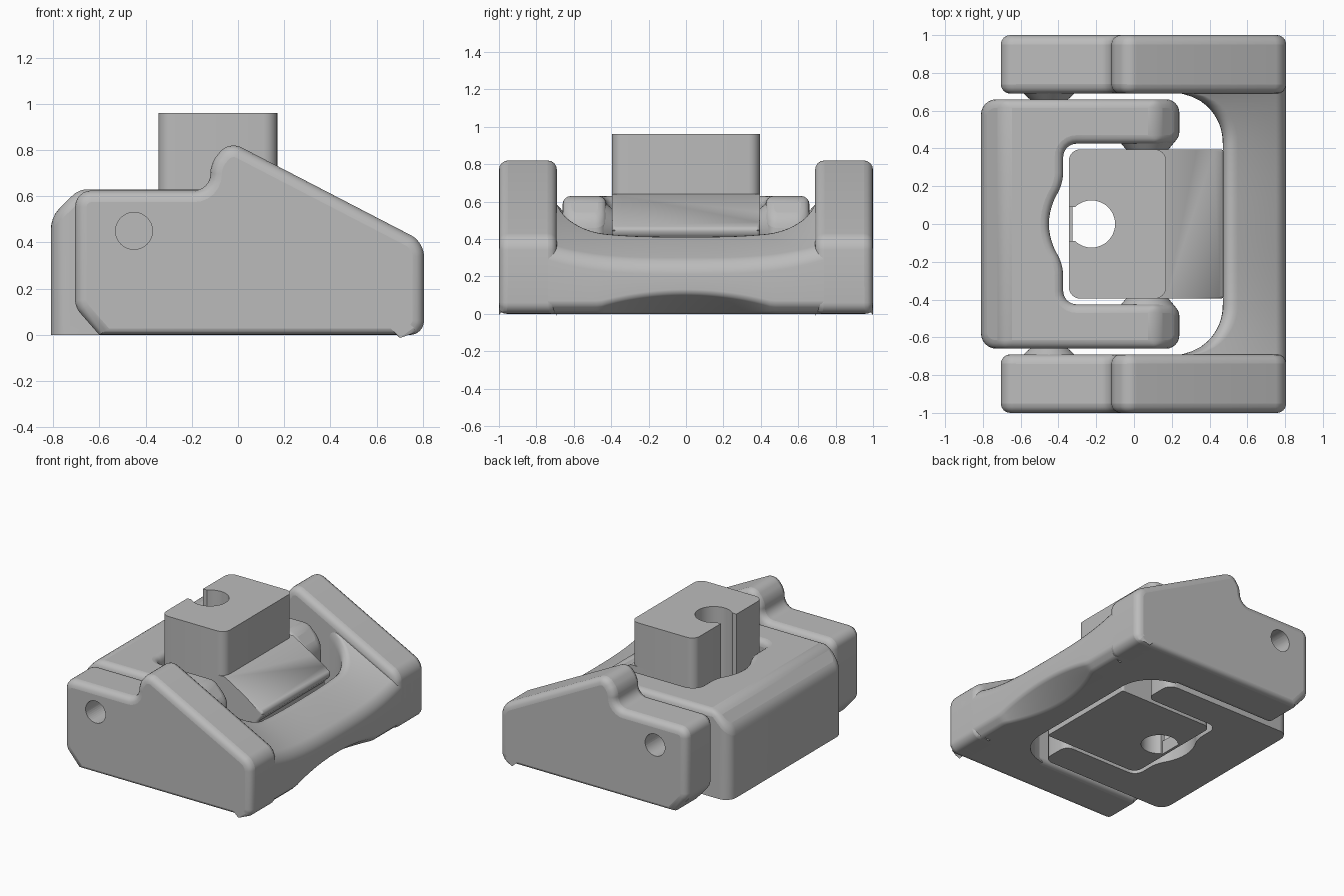
import bpy, bmesh, math
from mathutils import Vector

if "Cube" in bpy.data.objects:
    bpy.data.objects.remove(bpy.data.objects["Cube"], do_unlink=True)

GREY = (0.5, 0.5, 0.5, 1)
grey = bpy.data.materials.new("plain grey")
grey.use_nodes = True
grey.diffuse_color = GREY
grey.node_tree.nodes["Principled BSDF"].inputs["Base Color"].default_value = GREY


def rounded(points, steps=6):
    """Round each corner (u, v, t), t being the length trimmed off each side."""
    out = []
    for i, (u, v, t) in enumerate(points):
        c = Vector((u, v))
        if t == 0:
            out.append(c)
            continue
        a = c + (Vector(points[i - 1][:2]) - c).normalized() * t
        b = c + (Vector(points[(i + 1) % len(points)][:2]) - c).normalized() * t
        for k in range(steps + 1):
            s = k / steps
            # blend close to a circular arc
            w = 1.4 * s * (1 - s)
            p, q = (1 - s) ** 2, s ** 2
            out.append((a * p + c * w + b * q) / (p + w + q))
    return out


def finish(bm, name):
    bmesh.ops.recalc_face_normals(bm, faces=bm.faces)
    mesh = bpy.data.meshes.new(name)
    bm.to_mesh(mesh)
    bm.free()
    mesh.materials.append(grey)
    ob = bpy.data.objects.new(name, mesh)
    bpy.context.collection.objects.link(ob)
    return ob


def smooth(ob):
    bpy.ops.object.select_all(action="DESELECT")
    ob.select_set(True)
    bpy.context.view_layer.objects.active = ob
    bpy.ops.object.shade_smooth_by_angle(angle=math.radians(32))


def prism(outline, lo, hi, axis):
    bm = bmesh.new()
    rings = []
    for h in (lo, hi):
        rings.append([bm.verts.new((p.x, h, p.y) if axis == "Y" else (p.x, p.y, h))
                      for p in outline])
    loft(bm, rings)
    return bm


def loft(bm, rings):
    n = len(rings[0])
    for a, b in zip(rings, rings[1:]):
        for i in range(n):
            j = (i + 1) % n
            bm.faces.new((a[i], a[j], b[j], b[i]))
    bm.faces.new(rings[0])
    bm.faces.new(rings[-1])
    bmesh.ops.recalc_face_normals(bm, faces=bm.faces)


def weight_edges(bm, rule):
    layer = bm.edges.layers.float.new("bevel_weight_edge")
    for e in bm.edges:
        e[layer] = rule(e)


def add_bevel(ob, width):
    m = ob.modifiers.new("round edges", "BEVEL")
    m.limit_method = "WEIGHT"
    m.width = width
    m.segments = 4
    m.use_clamp_overlap = False


def mirror_y(ob):
    m = ob.modifiers.new("mirror", "MIRROR")
    m.use_axis = (False, True, False)
    m.use_mirror_merge = False


def along_y(bm, x, z, y0, y1, r0, r1):
    rings = []
    for y, r in ((y0, r0), (y1, r1)):
        rings.append([bm.verts.new((x + r * math.cos(k * math.tau / 40), y,
                                    z + r * math.sin(k * math.tau / 40)))
                      for k in range(40)])
    loft(bm, rings)


# Outer frame: side arms with pivot holes
arm = prism(rounded([(-.6, 0, 0), (-.705, .12, .03), (-.705, .625, .07),
                     (-.12, .625, .07), (-.12, .74, .04), (-.04, .84, .06),
                     (.805, .402, .06), (.805, 0, .06)]), .69, 1, "Y")


def arm_rule(e):
    a, b = e.verts
    if abs(a.co.y - b.co.y) > .1:
        return 0
    return .55 if max(a.co.z, b.co.z) < .02 else 1


weight_edges(arm, arm_rule)
arms = finish(arm, "frame_side_arms")
add_bevel(arms, .05)
cut = bmesh.new()
along_y(cut, -.45, .45, .6, 1.1, .08, .08)
cutter = finish(cut, "pivot_hole_cutter")
cutter.hide_render = True
cutter.hide_viewport = True
drill = arms.modifiers.new("pivot hole", "BOOLEAN")
drill.operation = "DIFFERENCE"
drill.solver = "EXACT"
drill.object = cutter
smooth(arms)
for m in ("round edges", "pivot hole"):
    bpy.ops.object.modifier_apply(modifier=m)
bpy.data.objects.remove(cutter, do_unlink=True)
smooth(arms)
mirror_y(arms)

# Outer frame: saddle-shaped cross bar, hollowed above and arched below
bar = bmesh.new()
rings = []
STEPS = 72
for k in range(STEPS + 1):
    y = -.9 + 1.8 * k / STEPS
    ay = abs(y)
    s = min(max((ay - .43) / .26, 0), 1)
    inner = .22 + .25 * math.sqrt(1 - s * s)
    dip = .13 * max(0, 1 - (ay / .88) ** 3)
    arch = max(.05, .11 * (1 - (y / .62) ** 2))
    section = rounded([(inner, 0, 0), (inner, .815 - .513 * inner - dip, .09),
                       (.805, .402 - dip, .06), (.805, arch, .02),
                       (.755 - 2 * (arch - .05), 0, .02)])
    rings.append([bar.verts.new((p.x, y, p.y)) for p in section])
loft(bar, rings)
smooth(finish(bar, "frame_cross_bar"))

# Middle yoke: U-shaped plan with a finger notch, sloped at both ends
half = [(-.81, .66, .08), (.24, .66, .07), (.24, .425, .06),
        (-.375, .425, .07), (-.375, .21, .06), (-.45, .09, .08)]
other = [(x, -y, t) for x, y, t in reversed(half)]
yoke = prism(rounded(half + other), 0, .63, "Z")
for x, side in ((-.81, -1), (.24, 1)):
    geom = yoke.verts[:] + yoke.edges[:] + yoke.faces[:]
    r = bmesh.ops.bisect_plane(yoke, geom=geom, plane_co=(x, 0, .51),
                               plane_no=(side, 0, 1), clear_outer=True)
    rim = [e for e in r["geom_cut"] if isinstance(e, bmesh.types.BMEdge)]
    bmesh.ops.holes_fill(yoke, edges=rim, sides=0)
bmesh.ops.recalc_face_normals(yoke, faces=yoke.faces)


def yoke_rule(e):
    a, b = e.verts
    upright = abs(a.co.x - b.co.x) + abs(a.co.y - b.co.y) < 1e-4
    if upright or min(a.co.z, b.co.z) < .1 or len(e.link_faces) < 2:
        return 0
    return 1 if e.calc_face_angle(0) > math.radians(35) else 0


weight_edges(yoke, yoke_rule)
yoke_ob = finish(yoke, "middle_yoke")
add_bevel(yoke_ob, .045)
smooth(yoke_ob)

# Centre block: upright post with an open keyhole
keyhole = []
gap = math.asin(.09 / .125)
for k in range(33):
    a = math.pi - gap - k / 32 * (math.tau - 2 * gap)
    keyhole.append((-.225 + .125 * math.cos(a), .125 * math.sin(a), 0))
post = [(-.345, .09, 0)] + keyhole + [(-.345, -.09, 0), (-.345, -.395, .06),
                                      (.17, -.395, .06), (.17, .395, .06),
                                      (-.345, .395, .06)]
smooth(finish(prism(rounded(post), 0, .96, "Z"), "centre_post"))

# Thin wall closing the foot of the keyhole slot
wall = [Vector(p) for p in ((-.345, -.1), (-.325, -.1), (-.325, .1), (-.345, .1))]
finish(prism(wall, 0, .1, "Z"), "keyhole_foot_wall")

# Centre block: sloped nose
nose = prism(rounded([(0, 0, 0), (.43, 0, 0), (.43, .38, 0), (.475, .43, .015),
                      (.475, .46, .015), (.17, .64, 0), (0, .64, 0)]),
             -.395, .395, "Y")


def nose_rule(e):
    a, b = e.verts
    return 1 if abs(a.co.y - b.co.y) < .01 and min(a.co.x, b.co.x) > .42 else 0


weight_edges(nose, nose_rule)
nose_ob = finish(nose, "centre_nose")
add_bevel(nose_ob, .015)
smooth(nose_ob)

# Conical pivot bosses in the gaps between the parts
bosses = bmesh.new()
along_y(bosses, -.45, .45, .70, .65, .145, .09)
along_y(bosses, .07, .45, .44, .38, .15, .1)
bosses_ob = finish(bosses, "pivot_bosses")
smooth(bosses_ob)
mirror_y(bosses_ob)
